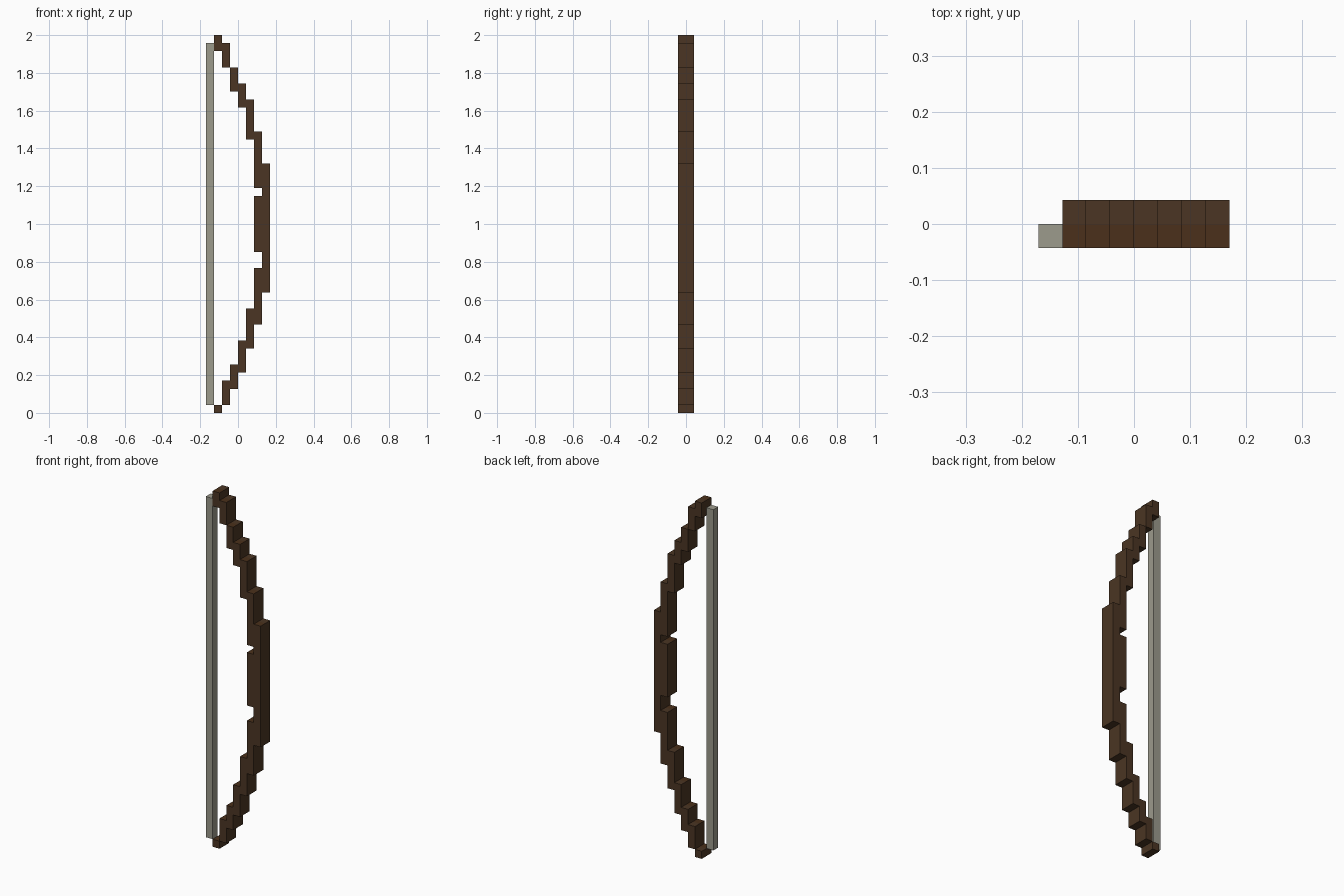
import bpy, bmesh, math
from mathutils import Vector

if "Cube" in bpy.data.objects:
    bpy.data.objects.remove(bpy.data.objects["Cube"])

V = 2 / 47                      # size of one block; the bow is 47 blocks tall


def material(name, rgb):
    m = bpy.data.materials.new(name)
    m.diffuse_color = (*rgb, 1)
    m.use_nodes = True
    m.node_tree.nodes["Principled BSDF"].inputs["Base Color"].default_value = m.diffuse_color
    return m


WOOD = material("dark brown wood", (0.070, 0.036, 0.017))
RED_WOOD = material("warm brown wood", (0.070, 0.030, 0.011))
CORD = material("grey cord", (0.335, 0.325, 0.265))


def block_part(name, runs, rows, mats):
    """Blocky solid from (column, z start, z end) runs, outer faces only."""
    cells = {(c, r, z) for c, a, b in runs for r in rows for z in range(a, b)}
    bm = bmesh.new()
    verts = {}

    def vert(p):
        if p not in verts:
            verts[p] = bm.verts.new(((p[0] - 4) * V, (p[1] - 1) * V, p[2] * V))
        return verts[p]

    for cell in cells:
        for axis in range(3):
            for side in (0, 1):
                near = list(cell)
                near[axis] += 2 * side - 1
                if tuple(near) in cells:
                    continue
                u, w = (axis + 1) % 3, (axis + 2) % 3
                ring = []
                for du, dw in ((0, 0), (1, 0), (1, 1), (0, 1)):
                    p = list(cell)
                    p[axis] += side
                    p[u] += du
                    p[w] += dw
                    ring.append(vert(tuple(p)))
                face = bm.faces.new(ring if side else ring[::-1])
                # warmer tone on the upward faces of the front row
                if len(mats) > 1 and axis == 2 and side and cell[1] == 0:
                    face.material_index = 1
    bmesh.ops.dissolve_limit(bm, angle_limit=math.radians(1), verts=bm.verts[:],
                             edges=bm.edges[:], delimit={'MATERIAL'})
    me = bpy.data.meshes.new(name)
    bm.to_mesh(me)
    bm.free()
    for m in mats:
        me.materials.append(m)
    ob = bpy.data.objects.new(name, me)
    bpy.context.collection.objects.link(ob)
    return ob


# stepped wooden bow: lower limb, upper limb, grip
lower_limb = [(1, 0, 1), (2, 1, 4), (3, 3, 6), (4, 5, 9), (5, 8, 13), (6, 11, 18)]
upper_limb = [(1, 45, 47), (2, 43, 46), (3, 40, 43), (4, 38, 41), (5, 34, 39), (6, 28, 35)]
grip = [(6, 20, 27), (7, 15, 32 - 1)]
block_part("bow_stave", lower_limb + upper_limb + grip, (0, 1), [WOOD, RED_WOOD])

# straight string, in the front row only
block_part("bow_string", [(0, 1, 46)], (0,), [CORD])
